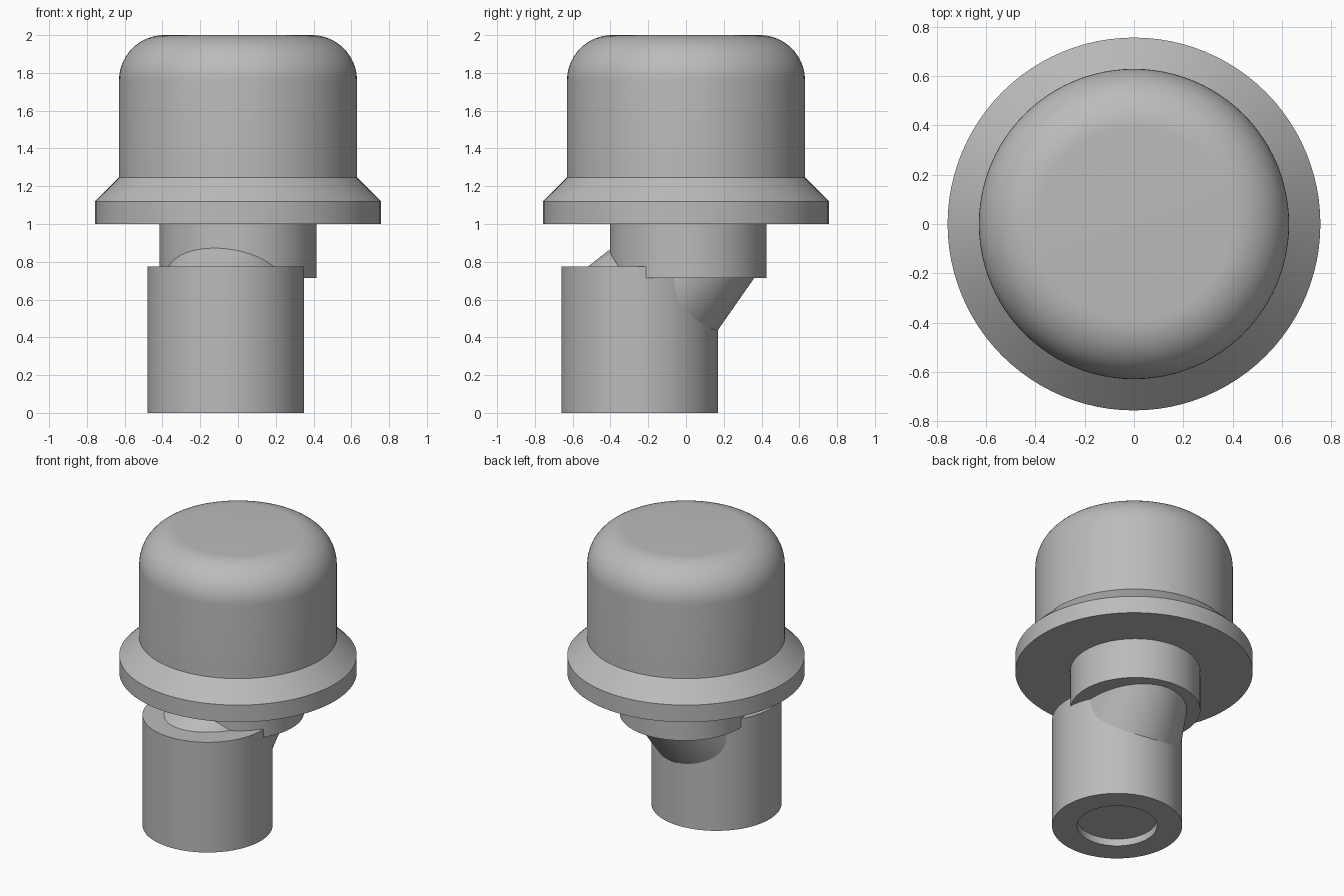
import bpy
import math
from mathutils import Vector

cube = bpy.data.objects.get("Cube")
if cube:
    bpy.data.objects.remove(cube, do_unlink=True)

# One plain grey for every part
grey = bpy.data.materials.new("plain grey")
grey.use_nodes = True
COLOUR = (0.5, 0.5, 0.5, 1)
grey.diffuse_color = COLOUR
grey.node_tree.nodes["Principled BSDF"].inputs["Base Color"].default_value = COLOUR
SIDES = 96


def lathe(name, profile, centre, axis=(0, 0, 1)):
    """Revolve (radius, height) points around an axis; both ends are capped."""
    turn = Vector((0, 0, 1)).rotation_difference(Vector(axis))
    verts, faces = [], []
    for r, h in profile:
        for i in range(SIDES):
            a = math.tau * i / SIDES
            p = Vector((r * math.cos(a), r * math.sin(a), h))
            verts.append(turn @ p + Vector(centre))
    for k in range(len(profile) - 1):
        for i in range(SIDES):
            j = (i + 1) % SIDES
            lo, hi = k * SIDES, (k + 1) * SIDES
            faces.append((lo + i, lo + j, hi + j, hi + i))
    faces.append(tuple(reversed(range(SIDES))))
    faces.append(tuple(range(len(verts) - SIDES, len(verts))))
    mesh = bpy.data.meshes.new(name)
    mesh.from_pydata(verts, [], faces)
    mesh.materials.append(grey)
    obj = bpy.data.objects.new(name, mesh)
    bpy.context.collection.objects.link(obj)
    bpy.ops.object.select_all(action="DESELECT")
    bpy.context.view_layer.objects.active = obj
    obj.select_set(True)
    bpy.ops.object.shade_smooth_by_angle(angle=math.radians(30))
    return obj


# Rounded cap with a chamfered flange
FILLET, CAP_R = 0.24, 0.63
cap = [(0.757, 1.0), (0.757, 1.12), (CAP_R, 1.247)]
for s in range(17):
    a = math.pi / 2 * s / 16
    cap.append((CAP_R - FILLET + FILLET * math.cos(a), 2 - FILLET + FILLET * math.sin(a)))
lathe("cap", cap, (0, 0, 0))

# Short neck under the flange
lathe("neck", [(0.415, 0.715), (0.415, 1.02)], (0, 0.012, 0))

# Offset foot with a shallow recess in its underside
lathe("foot", [(0.255, 0.05), (0.255, 0), (0.415, 0), (0.415, 0.775)], (-0.065, -0.245, 0))

# Tapered slanting link between foot and neck
start, end = Vector((-0.09, -0.3, 0.45)), Vector((0.03, 0.19, 0.966))
lathe("slanted_link", [(0.395, 0), (0.288, (end - start).length)], start, end - start)
